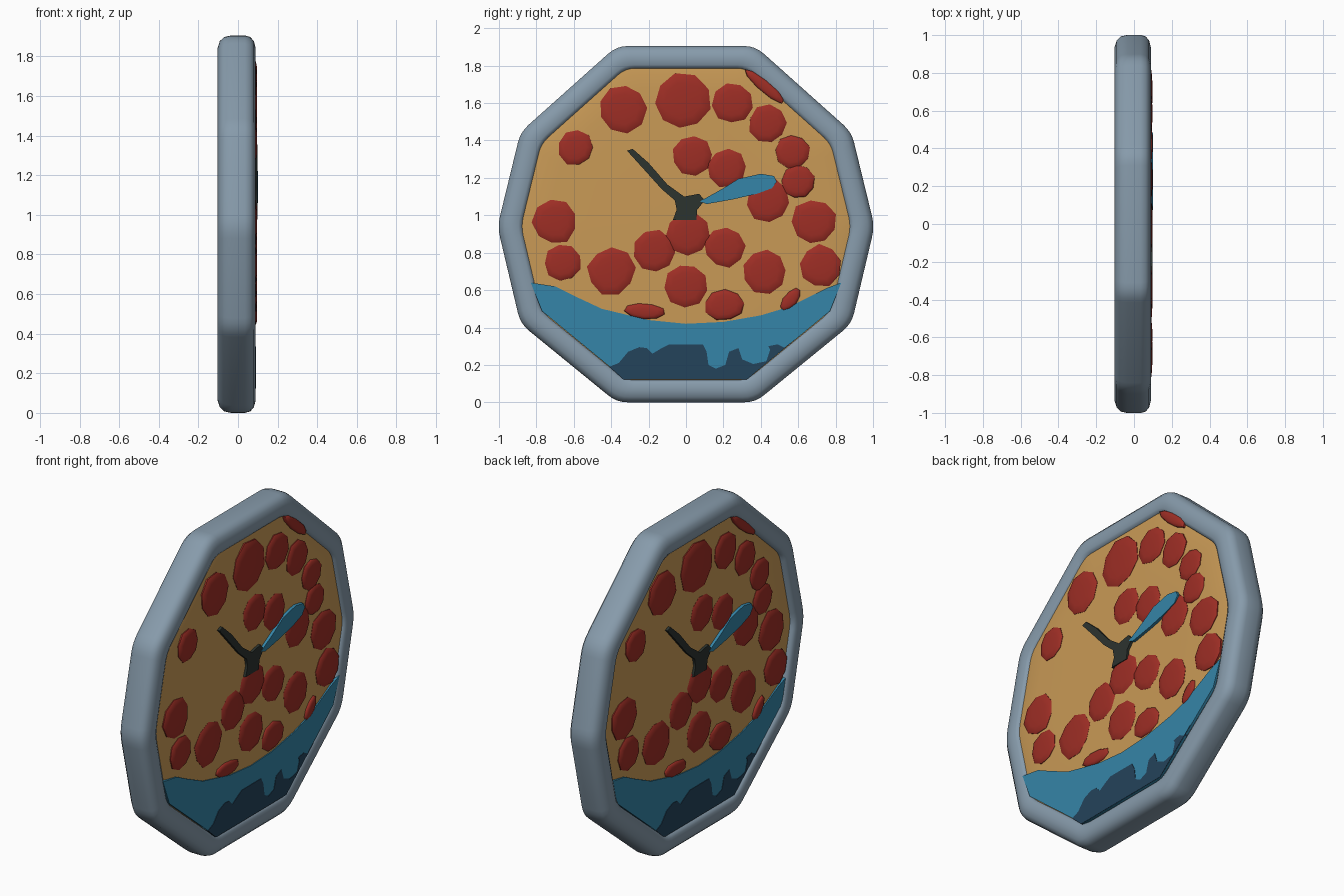
import bpy, bmesh, math, random
from mathutils import Matrix, Vector

if "Cube" in bpy.data.objects:
    bpy.data.objects.remove(bpy.data.objects["Cube"])

random.seed(4)
CZ = 0.952


def material(name, srgb):
    m = bpy.data.materials.new(name)
    lin = [((c / 255 + 0.055) / 1.055) ** 2.4 for c in srgb]
    m.diffuse_color = (*lin, 1)
    m.use_nodes = True
    m.node_tree.nodes["Principled BSDF"].inputs["Base Color"].default_value = m.diffuse_color
    return m


GREY = material("blue_grey_rim", (135, 155, 171))
CRUST = material("cheese_tan", (201, 154, 86))
RED = material("sausage_red", (158, 46, 37))
BLUE = material("sauce_blue", (53, 133, 168))
NAVY = material("dark_navy", (36, 67, 91))
BLACK = material("hand_black", (44, 51, 47))


def finish(name, bm, mat, back=False, angle=40):
    bmesh.ops.recalc_face_normals(bm, faces=bm.faces)
    if back:  # the rear dial is the front one turned half round
        bm.transform(Matrix.Rotation(math.pi, 4, 'Z'))
    me = bpy.data.meshes.new(name)
    bm.to_mesh(me)
    bm.free()
    ob = bpy.data.objects.new(name, me)
    bpy.context.collection.objects.link(ob)
    me.materials.append(mat)
    bpy.ops.object.select_all(action='DESELECT')
    bpy.context.view_layer.objects.active = ob
    ob.select_set(True)
    bpy.ops.object.shade_smooth_by_angle(angle=math.radians(angle))
    return ob


def rounded(corners, d=0.06, n=4):
    """Round each corner of a (y, z) polygon with a small curve."""
    out = []
    for i, c in enumerate(corners):
        c = Vector(c)
        a = c + (Vector(corners[i - 1]) - c).normalized() * d
        b = c + (Vector(corners[(i + 1) % len(corners)]) - c).normalized() * d
        for k in range(n + 1):
            t = k / n
            out.append(a * (1 - t) ** 2 + c * 2 * t * (1 - t) + b * t * t)
    return out


def loft(bm, rings, closed=False):
    """Bridge rings of (x, y, z) points; cap the last ring if not closed."""
    vs = [[bm.verts.new(p) for p in r] for r in rings]
    pairs = list(zip(vs, vs[1:])) + ([(vs[-1], vs[0])] if closed else [])
    for a, b in pairs:
        for i in range(len(a)):
            j = (i + 1) % len(a)
            bm.faces.new((a[i], a[j], b[j], b[i]))
    if not closed:
        bm.faces.new(vs[-1])
        bm.faces.new(vs[0])


def plate(name, pts, top, mat, back, base=0.068):
    bm = bmesh.new()
    loft(bm, [[(x, y, z) for y, z in pts] for x in (base, top)])
    finish(name, bm, mat, back)


# ten-sided outline
half = [(0.37, 1.905), (0.885, 1.445), (1.008, 0.94), (0.885, 0.42), (0.37, 0.0)]
outline = rounded(half + [(-y, z) for y, z in reversed(half)])


def scaled(s, x):
    return [(x, p.x * s, CZ + (p.y - CZ) * s) for p in outline]


# rounded rim swept around the outline
profile = [(0.872, -0.06), (0.876, -0.088), (0.895, -0.1), (0.935, -0.103), (0.97, -0.092),
           (0.992, -0.07), (1, -0.035), (1, 0.035), (0.992, 0.062), (0.97, 0.08),
           (0.935, 0.089), (0.895, 0.086), (0.876, 0.076), (0.872, 0.05)]
bm = bmesh.new()
loft(bm, [scaled(s, x) for s, x in profile], closed=True)
finish("rim", bm, GREY, angle=60)

# toppings: y, z, radius
TOPPINGS = [(-.34, 1.57, .125), (-.02, 1.61, .145), (.25, 1.6, .105), (.435, 1.49, .097),
            (.57, 1.34, .09), (.6, 1.18, .088), (-.59, 1.36, .092), (.03, 1.32, .103),
            (.22, 1.25, .1), (.44, 1.08, .115), (.685, .965, .118), (.72, .73, .108),
            (.42, .7, .115), (.205, .83, .105), (.01, .905, .112), (-.17, .81, .107),
            (-.4, .7, .123), (-.7, .965, .116), (-.66, .745, .095), (0, .625, .113)]
# partly hidden toppings: y, z, half length, half width, tilt in degrees
SLIVERS = [(.205, .52, .105, .08, 0), (-.22, .487, .105, .042, -5),
           (.56, .55, .07, .035, 50), (.42, 1.69, .135, .03, -40)]
SPOTS = [(y, z, r, r, 0) for y, z, r in TOPPINGS] + SLIVERS

sauce_top = [(.83, .64), (.75, .61), (.65, .56), (.55, .51), (.4, .465), (.2, .43), (0, .42),
             (-.2, .44), (-.45, .5), (-.6, .57), (-.7, .62), (-.83, .64)]
sauce = sauce_top + [(-.77, .488), (-.325, .122), (.325, .122), (.77, .488)]

drips = [(-.335, .123), (-.41, .19), (-.36, .21), (-.31, .27), (-.25, .295), (-.21, .29),
         (-.18, .26), (-.13, .29), (-.09, .31), (.09, .31), (.11, .27), (.12, .2), (.16, .18),
         (.21, .2), (.23, .27), (.28, .29), (.3, .23), (.36, .205), (.43, .22), (.45, .28),
         (.44, .3), (.49, .31), (.53, .29), (.58, .335), (.325, .123)]

black_hands = [(-.315, 1.345), (-.285, 1.355), (-.2, 1.28), (-.1, 1.165), (-.01, 1.1),
               (.07, 1.115), (.1, 1.08), (.06, 1.03), (.055, .975), (-.07, .975),
               (-.05, 1.03), (-.06, 1.08), (-.13, 1.14), (-.22, 1.24)]
blue_hand = [(.075, 1.075), (.2, 1.145), (.28, 1.195), (.4, 1.222), (.47, 1.21),
             (.485, 1.18), (.46, 1.145), (.38, 1.115), (.25, 1.085), (.11, 1.06)]

for back in (False, True):
    side = "rear" if back else "front"
    # gently domed dial
    bm = bmesh.new()
    loft(bm, [scaled(s, x) for s, x in
              [(.88, .0), (.88, .07), (.84, .077), (.75, .081), (.5, .083), (.2, .084)]])
    finish(side + "_dial", bm, CRUST, back)

    # uneven domed toppings
    bm = bmesh.new()
    for y, z, a, b, tilt in SPOTS:
        n, t0, tilt = 9, random.random() * 6, math.radians(tilt)
        shape = []
        for i in range(n):
            t = t0 + i * math.tau / n
            k = random.uniform(0.97, 1.09)
            u, v = a * k * math.cos(t), b * k * math.sin(t)
            shape.append((u * math.cos(tilt) - v * math.sin(tilt),
                          u * math.sin(tilt) + v * math.cos(tilt)))
        loft(bm, [[(x, y + u * s, z + v * s) for u, v in shape] for s, x in
                  [(1, .066), (1, .084), (.9, .091), (.65, .095), (.3, .097)]])
    finish(side + "_toppings", bm, RED, back, 50)

    # sauce band with dark area below the drips
    plate(side + "_sauce", sauce, .088, BLUE, back)
    plate(side + "_dark_base", drips, .0905, NAVY, back)

    # clock hands
    plate(side + "_black_hand", black_hands, .099, BLACK, back)
    plate(side + "_blue_hand", blue_hand, .101, BLUE, back)
